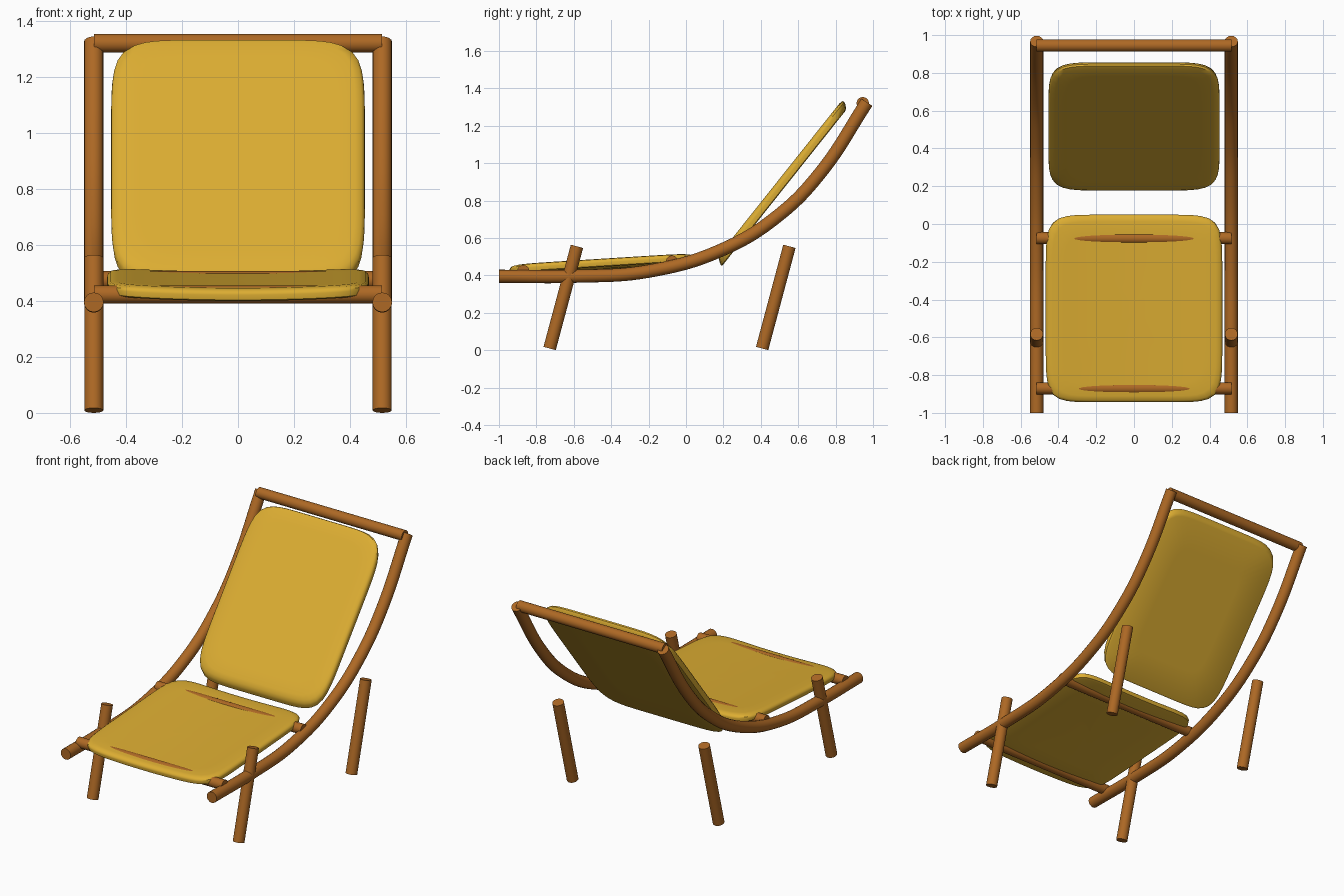
import bpy, bmesh, math
from mathutils import Matrix, Vector

if "Cube" in bpy.data.objects:
    bpy.data.objects.remove(bpy.data.objects["Cube"])


def material(name, rgb):
    m = bpy.data.materials.new(name)
    m.diffuse_color = (*rgb, 1)
    m.use_nodes = True
    m.node_tree.nodes["Principled BSDF"].inputs["Base Color"].default_value = m.diffuse_color
    return m


WOOD = material("warm wood", (0.42, 0.14, 0.018))
FABRIC = material("mustard fabric", (0.72, 0.42, 0.032))
X = 0.515  # side rail offset


def add(name, mesh, mat):
    ob = bpy.data.objects.new(name, mesh)
    bpy.context.collection.objects.link(ob)
    mesh.materials.clear()
    mesh.materials.append(mat)
    bpy.ops.object.select_all(action='DESELECT')
    ob.select_set(True)
    bpy.context.view_layer.objects.active = ob
    bpy.ops.object.shade_smooth_by_angle(angle=math.radians(40))
    return ob


def rod(name, a, b, r):
    a, b = Vector(a), Vector(b)
    d = b - a
    mat = Matrix.Translation((a + b) / 2) @ d.to_track_quat('Z', 'Y').to_matrix().to_4x4()
    bm = bmesh.new()
    bmesh.ops.create_cone(bm, cap_ends=True, segments=32, radius1=r, radius2=r,
                          depth=d.length, matrix=mat)
    me = bpy.data.meshes.new(name)
    bm.to_mesh(me)
    bm.free()
    return add(name, me, WOOD)


def rail(name, x, pts, r):
    cu = bpy.data.curves.new(name, 'CURVE')
    cu.dimensions = '3D'
    cu.bevel_depth, cu.bevel_resolution, cu.resolution_u = r, 6, 10
    cu.use_fill_caps = True
    sp = cu.splines.new('BEZIER')
    sp.bezier_points.add(len(pts) - 1)
    for bp, (y, z) in zip(sp.bezier_points, pts):
        bp.co = (x, y, z)
        bp.handle_left_type = bp.handle_right_type = 'AUTO'
    tmp = bpy.data.objects.new("rail_path", cu)
    bpy.context.collection.objects.link(tmp)
    bpy.context.view_layer.update()
    me = bpy.data.meshes.new_from_object(tmp.evaluated_get(bpy.context.evaluated_depsgraph_get()))
    bpy.data.objects.remove(tmp)
    bm = bmesh.new()
    bm.from_mesh(me)
    bmesh.ops.remove_doubles(bm, verts=bm.verts, dist=1e-5)
    bmesh.ops.recalc_face_normals(bm, faces=bm.faces)
    bm.to_mesh(me)
    bm.free()
    return add(name, me, WOOD)


def cushion(name, w, l, t, n, tilt, loc, dish=0.0, shear=0.0):
    """Thin superellipse pad built from rings of (inset, height)."""
    h = t / 2
    rings = [(0.45, -h), (0.2, -h), (0.015, -h), (0.003, -h * 0.8), (0, 0), (0.002, h * 0.4),
             (0.012, h * 0.8), (0.035, h), (0.1, h), (0.2, h), (0.32, h), (0.45, h)]
    seg = 96
    bm = bmesh.new()

    def vert(x, y, z):
        return bm.verts.new((x, y + shear * z / t, z + dish * x * x))

    loops = []
    for inset, z in rings:
        loop = []
        for i in range(seg):
            a = 2 * math.pi * i / seg
            c, s = math.cos(a), math.sin(a)
            k = (abs(c) ** n + abs(s) ** n) ** (-1 / n)
            loop.append(vert((w / 2 - inset) * c * k, (l / 2 - inset) * s * k, z))
        loops.append(loop)
    for A, B in zip(loops, loops[1:]):
        for i in range(seg):
            j = (i + 1) % seg
            bm.faces.new((A[i], A[j], B[j], B[i]))
    for loop in (loops[0], loops[-1]):
        bm.faces.new(loop)
    bmesh.ops.recalc_face_normals(bm, faces=bm.faces)
    bm.transform(Matrix.Translation(loc) @ Matrix.Rotation(math.radians(tilt), 4, 'X'))
    me = bpy.data.meshes.new(name)
    bm.to_mesh(me)
    bm.free()
    return add(name, me, FABRIC)


# Curved side rails and slanted legs, mirrored left and right
path = [(-1, 0.395), (-0.6, 0.395), (-0.2, 0.422), (0.2, 0.54),
        (0.5, 0.725), (0.72, 0.95), (0.967, 1.325)]
for side, s in (("left", -1), ("right", 1)):
    rail(f"{side}_side_rail", s * X, path, 0.035)
    for part, y in (("front", -0.729), ("rear", 0.407)):
        rod(f"{side}_{part}_leg", (s * X, y, 0.009), (s * X, y + 0.146, 0.555), 0.034)

# Cross bars
rod("top_bar", (-X, 0.945, 1.32), (X, 0.945, 1.32), 0.033)
rod("front_seat_bar", (-X, -0.87, 0.423), (X, -0.87, 0.423), 0.032)
rod("rear_seat_bar", (-X, -0.075, 0.474), (X, -0.075, 0.474), 0.032)

# Seat and backrest pads
cushion("seat", 0.935, 0.995, 0.045, 8, 3.6, (0, -0.447, 0.4525), dish=0.075)
cushion("backrest", 0.906, 1.08, 0.05, 7, 51.5, (0, 0.515, 0.895), shear=0.035)
